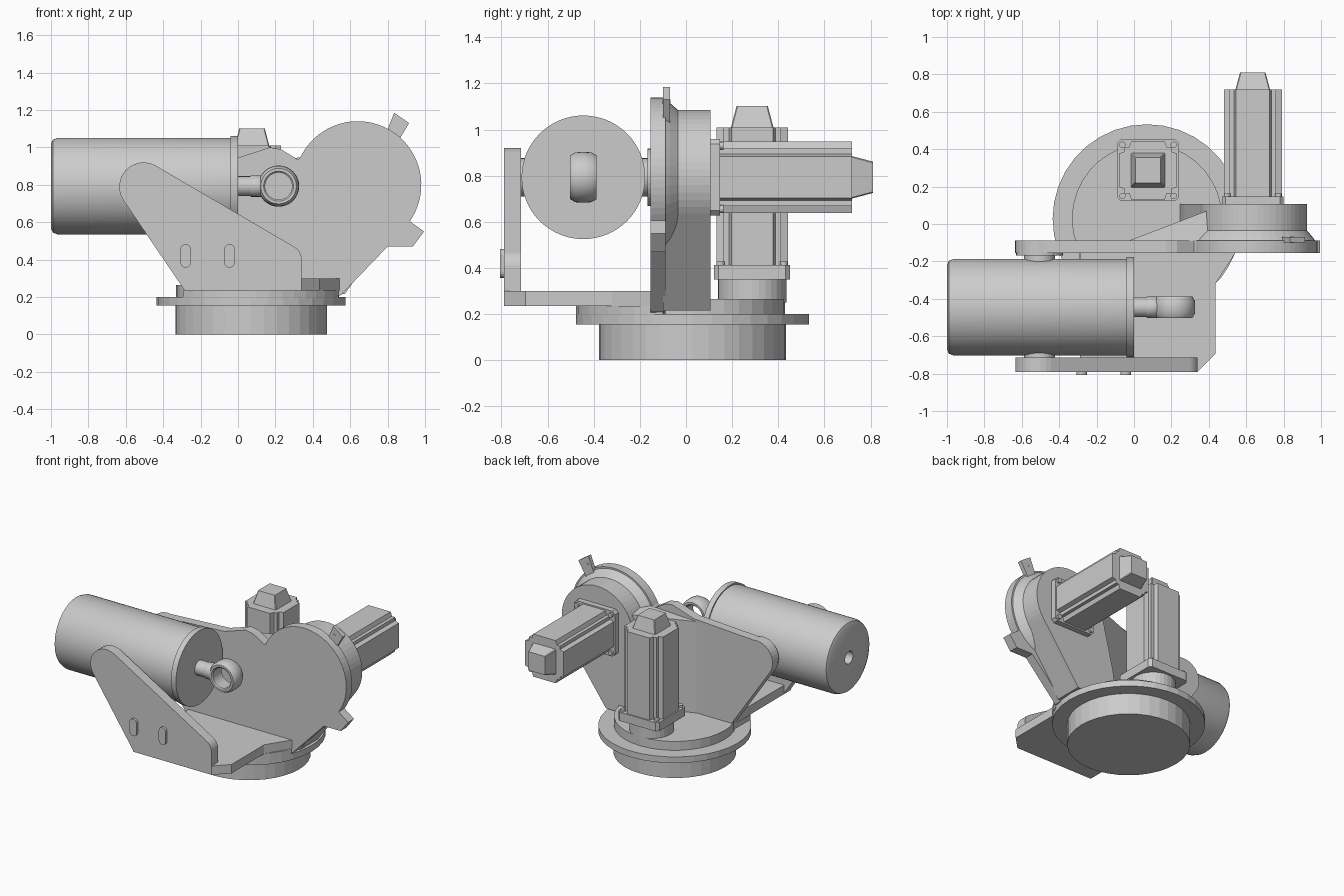
import bpy, bmesh
from math import cos, sin, pi, radians
from mathutils import Matrix, Vector

if "Cube" in bpy.data.objects:
    bpy.data.objects.remove(bpy.data.objects["Cube"])


def finish(name, bm, smooth=None):
    bmesh.ops.remove_doubles(bm, verts=bm.verts, dist=1e-5)
    bmesh.ops.recalc_face_normals(bm, faces=bm.faces)
    me = bpy.data.meshes.new(name)
    bm.to_mesh(me)
    bm.free()
    ob = bpy.data.objects.new(name, me)
    bpy.context.collection.objects.link(ob)
    if smooth:
        bpy.ops.object.select_all(action='DESELECT')
        ob.select_set(True)
        bpy.context.view_layer.objects.active = ob
        bpy.ops.object.shade_smooth_by_angle(angle=radians(smooth))
    return ob


def loft(name, rings, cap=True, smooth=None, closed=False):
    bm = bmesh.new()
    vs = [[bm.verts.new(p) for p in r] for r in rings]
    n = len(rings[0])
    pairs = list(zip(vs, vs[1:])) + ([(vs[-1], vs[0])] if closed else [])
    for a, b in pairs:
        for i in range(n):
            j = (i + 1) % n
            bm.faces.new((a[i], a[j], b[j], b[i]))
    if cap and not closed:
        bm.faces.new(vs[0])
        bm.faces.new(vs[-1])
    return finish(name, bm, smooth)


def prism(name, pts, a, b, axis='y'):
    put = (lambda u, v, d: (u, d, v)) if axis == 'y' else (lambda u, v, d: (u, v, d))
    return loft(name, [[put(u, v, d) for u, v in pts] for d in (a, b)])


def lathe(name, prof, centre, axis, n=48, smooth=None, closed=False):
    q = Vector((0, 0, 1)).rotation_difference(Vector(axis)).to_matrix()
    c = Vector(centre)
    rings = [[c + q @ Vector((r * cos(2 * pi * i / n), r * sin(2 * pi * i / n), t))
              for i in range(n)] for r, t in prof]
    return loft(name, rings, True, smooth, closed)


def arc(cx, cy, r, a0, a1, n=12):
    return [(cx + r * cos(radians(a0 + (a1 - a0) * i / n)),
             cy + r * sin(radians(a0 + (a1 - a0) * i / n))) for i in range(n + 1)]


X, Y, Z = (1, 0, 0), (0, 1, 0), (0, 0, 1)

# turntable base, flange and raised disc
lathe("turntable_base", [(.405, 0), (.405, .155), (.505, .155), (.505, .2),
                         (.402, .2), (.402, .265)], (.07, .028, 0), Z, 36)
# thick front half of the flange
prism("front_flange", [(-.29, -.1)] + arc(.07, .028, .505, 224, 338, 14) + [(.54, -.1)],
      .19, .236, 'z')
# floor plate reaching forward
prism("floor_plate", [(-.29, -.79), (.34, -.79), (.435, -.695), (.435, -.32),
                      (.545, -.15), (-.29, -.15)], .235, .3, 'z')

# front bracket with rounded pivot end
pivot = arc(-.505, .79, .13, 215, 62)
prism("front_bracket", [(.34, .235), (-.285, .235)] + pivot +
      arc(.26, .4, .08, 58, 0, 6), -.79, -.715)
# raised pads on the bracket
for x in (-.28, -.045):
    prism("bracket_pad", arc(x, .455, .028, 0, 180, 8) + arc(x, .385, .028, 180, 360, 8),
          -.807, -.78)

# rear plate: pivot end, shoulder, big disc and stop lug
prism("rear_plate", [(.55, .21), (.5, .2), (-.285, .235)] + arc(-.505, .79, .13, 215, 80) +
      [(0, .945), (.17, 1.0), (.23, .99), (.32, .935)] +
      arc(.64, .8, .34, 155, -35, 36) +
      [(.995, .55), (.935, .47), (.8, .47)], -.155, -.088)

# arm housing: round head on a tapered column
prism("arm_housing", [(.57, .215), (.24, .215), (.27, .45), (.345, .76)] +
      arc(.64, .8, .285, 180, -35, 32), -.1, .107)
lathe("head_flare", [(.33, -.09), (.315, -.07), (.285, -.035)], (.64, 0, .8), Y, 48)
# sloped web blending plate into housing
bm_pts = [(-.03, -.09), (.44, -.09), (.44, .09)]
loft("housing_web", [[(x, y, .25) for x, y in bm_pts],
                     [(-.03, -.09, .93), (.44, -.09, .95), (.44, .09, .93)]])
# calibration tab with a tiny pin
prism("index_tab", [(.785, 1.06), (.835, 1.185), (.915, 1.13), (.855, 1.03)], -.1, -.07)
lathe("tab_pin", [(.01, 0), (.01, .034)], (.845, -.102, 1.12), Y, 12)


# motor along its local z: flange, notched body, tapered cap, screws
def motor(name, mat, flange, length, cap):
    h = .155
    quarter = [(h, -.09), (h, .09), (.125, .1), (.125, .125), (.1, .125), (.09, h)]
    body = []
    for k in range(4):
        c, s = round(cos(k * pi / 2)), round(sin(k * pi / 2))
        body += [(c * x - s * y, s * x + c * y) for x, y in quarter[1:]]

    def sq(r, b):
        return [(r, -r + b), (r, r - b), (r - b, r), (-r + b, r),
                (-r, r - b), (-r, -r + b), (-r + b, -r), (r - b, -r)]

    def part(suffix, rings):
        loft(name + suffix, [[mat @ Vector((x, y, z)) for x, y in p] for p, z in rings])

    part("_flange", [(sq(.165, .02), 0), (sq(.165, .02), flange)])
    part("_body", [(body, flange - .01), (body, length)])
    part("_cap", [(sq(.094, .005), length - .01), (sq(.092, .005), length),
                  (sq(.068, .005), cap)])
    for sx in (-1, 1):
        for sy in (-1, 1):
            p = arc(sx * .137, sy * .137, .017, 0, 330, 11)
            part("_screw", [(p, flange - .01), (p, flange + .015)])


motor("arm_motor", Matrix.Translation((.635, .105, .793)) @ Matrix.Rotation(-pi / 2, 4, 'X'),
      .042, .615, .705)
motor("turn_motor", Matrix.Translation((.075, .287, .35)), .063, .66, .752)
lathe("turn_motor_neck", [(.148, .25), (.148, .36)], (.075, .287, 0), Z, 32)

# balancing cylinder with end rim and a recess in the back
C = (0, -.445, .793)
lathe("balance_cylinder", [(.045, -.94), (.045, -1), (.225, -1), (.248, -.99), (.258, -.965),
                           (.258, -.04), (.268, -.04), (.268, 0)], C, X, 64, 30)
# rod and eye
lathe("rod", [(.053, -.01), (.053, .065)], C, X, 24, 30)
lathe("rod_neck", [(.045, .055), (.057, .07), (.057, .12), (.05, .135)], C, X, 24, 40)
lathe("rod_eye", [(.072, -.05), (.072, .05), (.08, .057), (.095, .057), (.108, .035),
                  (.11, 0), (.108, -.035), (.095, -.057), (.08, -.057)],
      (.217, -.445, .793), Y, 40, 40, closed=True)

# trunnion pins either side of the cylinder
for y0, y1 in ((-.72, -.68), (-.2, -.15)):
    lathe("trunnion", [(.083, y0), (.083, y1)], (-.505, 0, .793), Y, 32, 30)
lathe("trunnion_washer", [(.125, -.168), (.125, -.15)], (-.505, 0, .793), Y, 32)
